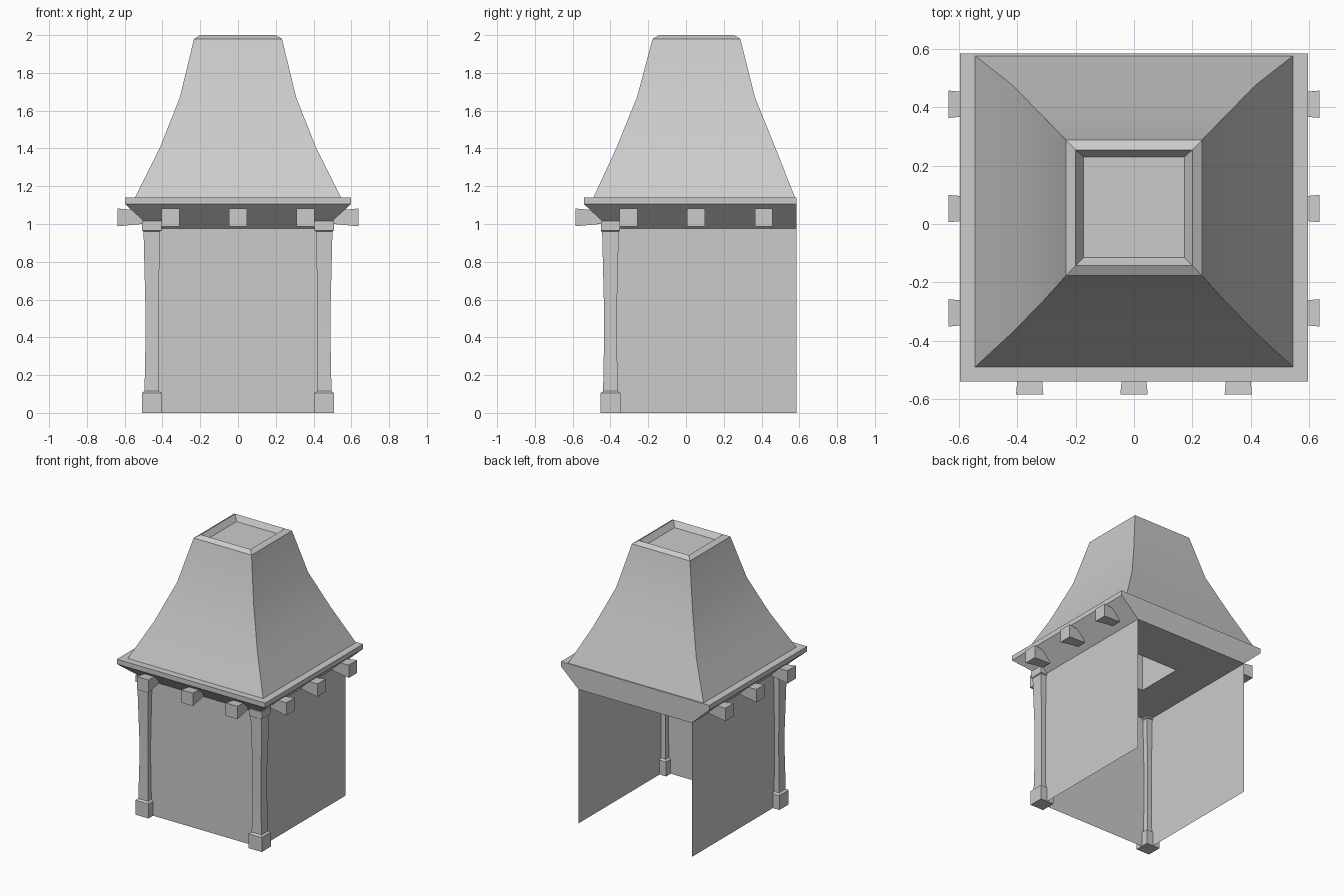
import bpy
import bmesh
import math

cube = bpy.data.objects.get("Cube")
if cube:
    bpy.data.objects.remove(cube, do_unlink=True)

GREY = (0.6, 0.6, 0.6, 1.0)
stone = bpy.data.materials.new("plain_grey")
stone.use_nodes = True
stone.diffuse_color = GREY
stone.node_tree.nodes["Principled BSDF"].inputs["Base Color"].default_value = GREY


def finish(name, bm, fix_normals=True):
    """Turn a bmesh into a named, shaded object."""
    if fix_normals:
        bmesh.ops.recalc_face_normals(bm, faces=bm.faces[:])
    mesh = bpy.data.meshes.new(name)
    bm.to_mesh(mesh)
    bm.free()
    mesh.materials.append(stone)
    obj = bpy.data.objects.new(name, mesh)
    bpy.context.collection.objects.link(obj)
    bpy.ops.object.select_all(action="DESELECT")
    obj.select_set(True)
    bpy.context.view_layer.objects.active = obj
    bpy.ops.object.shade_smooth_by_angle(angle=math.radians(30))
    return obj


def loft(name, rings):
    """Bridge four-cornered rings of points and cap both ends."""
    bm = bmesh.new()
    loops = [[bm.verts.new(p) for p in ring] for ring in rings]
    for a, b in zip(loops, loops[1:]):
        for i in range(4):
            j = (i + 1) % 4
            bm.faces.new((a[i], a[j], b[j], b[i]))
    bm.faces.new(loops[0][::-1])
    bm.faces.new(loops[-1])
    return finish(name, bm)


def rect(half_x, front, back, z):
    return [(-half_x, front, z), (half_x, front, z), (half_x, back, z), (-half_x, back, z)]


WALL_X, WALL_FRONT, BACK = 0.456, -0.40, 0.585
EAVE_BOTTOM = 0.975

# Hood: hollow flue, flared eave, curved roof and sunken top in one skin
hood_rings = [
    (0.17, -0.115, 0.23, 1.93),
    (0.17, -0.115, 0.23, EAVE_BOTTOM),
    (WALL_X, WALL_FRONT, BACK, EAVE_BOTTOM),
    (0.597, -0.54, BACK, 1.105),
    (0.597, -0.54, BACK, 1.14),
    (0.545, -0.49, 0.577, 1.14),
    (0.415, -0.37, 0.475, 1.40),
    (0.308, -0.26, 0.365, 1.67),
    (0.233, -0.177, 0.288, 1.98),
    (0.20, -0.142, 0.254, 2.0),
    (0.173, -0.115, 0.23, 1.96),
]
loft("hood", [rect(*r) for r in hood_rings])

# Walls: thin sheet on three sides, open at the back
bm = bmesh.new()
plan = [(-WALL_X, BACK), (-WALL_X, WALL_FRONT), (WALL_X, WALL_FRONT), (WALL_X, BACK)]
columns = [[bm.verts.new((x, y, z)) for z in (0, EAVE_BOTTOM)] for x, y in plan]
for a, b in zip(columns, columns[1:]):
    bm.faces.new((a[0], b[0], b[1], a[1]))
finish("walls", bm, fix_normals=False)

# Corner posts: square base, waisted shaft, capital
post_profile = [
    (0.053, 0), (0.053, 0.105), (0.039, 0.115), (0.034, 0.38),
    (0.034, 0.55), (0.044, 0.96), (0.051, 0.965), (0.051, 1.015),
]
for side, label in ((1, "left"), (-1, "right")):
    cx = side * WALL_X
    rings = [[(cx + sx * h, WALL_FRONT + sy * h, z)
              for sx, sy in ((-1, -1), (1, -1), (1, 1), (-1, 1))]
             for h, z in post_profile]
    loft(label + "_post", rings)


# Beam ends: flared square pegs under the eave on three sides
def beam_end(name, origin, direction, reach):
    dx, dy = direction
    rings = []
    for d, h in ((reach - 0.14, 0.034), (reach, 0.047)):
        rings.append([(origin[0] + dx * d - dy * u * h,
                       origin[1] + dy * d + dx * u * h, 1.035 + v * h)
                      for u, v in ((-1, -1), (1, -1), (1, 1), (-1, 1))])
    loft(name, rings)


for i in (-1, 0, 1):
    offset = i * 0.358
    n = str(i + 2)
    beam_end("front_beam_end_" + n, (offset, 0), (0, -1), 0.585)
    beam_end("left_beam_end_" + n, (0, 0.053 + offset), (1, 0), 0.637)
    beam_end("right_beam_end_" + n, (0, 0.053 + offset), (-1, 0), 0.637)
